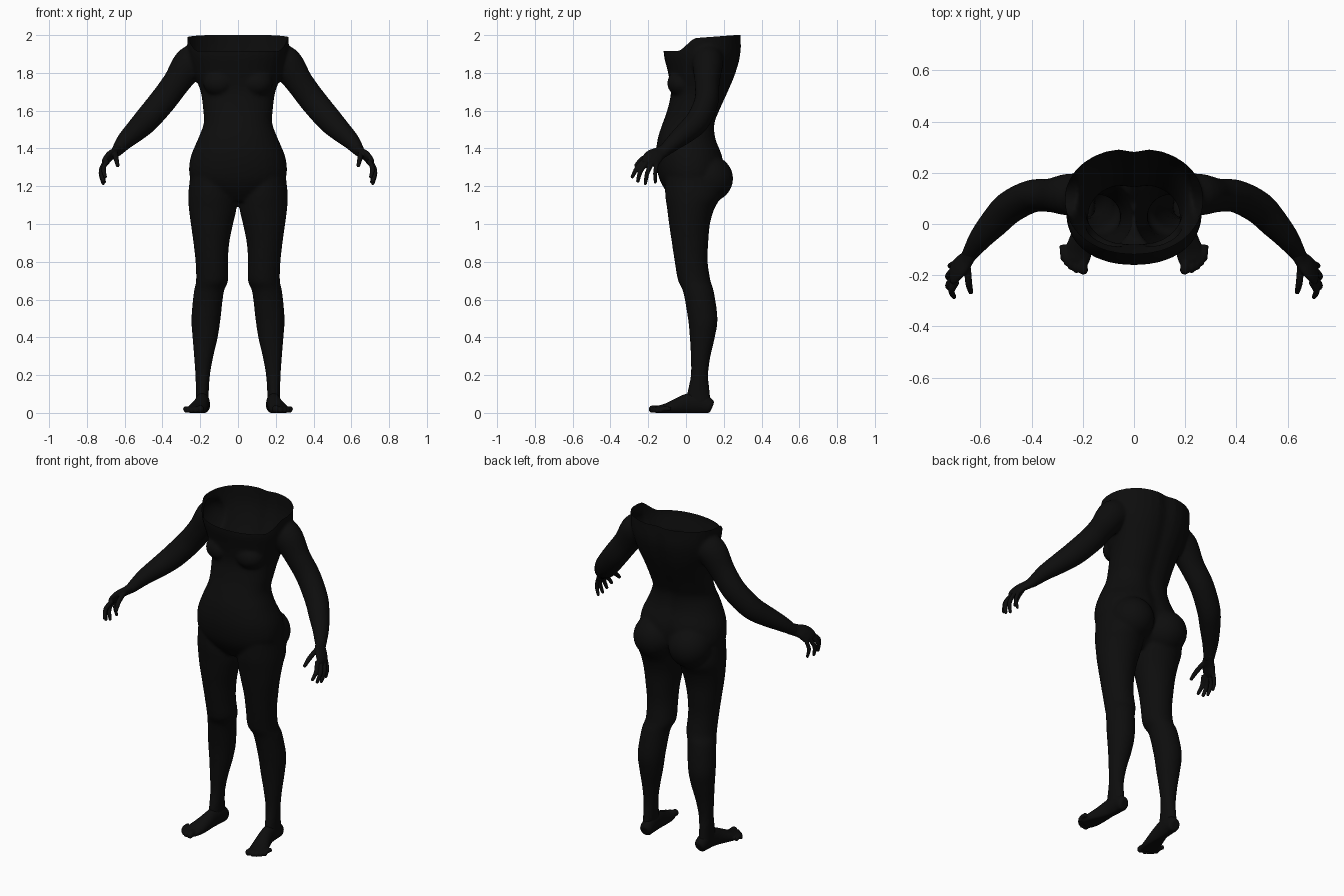
import bpy, bmesh, math
from mathutils import Vector, Matrix

if "Cube" in bpy.data.objects:
    bpy.data.objects.remove(bpy.data.objects["Cube"])

black = bpy.data.materials.new("matte_black")
black.use_nodes = True
COLOR = (0.004, 0.004, 0.004, 1)
black.diffuse_color = COLOR
black.node_tree.nodes["Principled BSDF"].inputs["Base Color"].default_value = COLOR
N = 32


def refine(rows, steps=5):
    """Catmull-Rom interpolation between rows of measurements."""
    out = []
    for i in range(len(rows) - 1):
        a, b, c, d = (rows[max(0, min(len(rows) - 1, i + k))] for k in (-1, 0, 1, 2))
        for s in range(steps):
            t = s / steps
            out.append([q + t / 2 * (r - p + t * (2 * p - 5 * q + 4 * r - w + t * (3 * (q - r) + w - p)))
                        for p, q, r, w in zip(a, b, c, d)])
    return out + [list(rows[-1])]


def skin(bm, rings):
    """Skin a list of rings into a closed tube."""
    loops = [[bm.verts.new(p) for p in ring] for ring in rings]
    for a, b in zip(loops, loops[1:]):
        for i in range(N):
            j = (i + 1) % N
            bm.faces.new((a[i], a[j], b[j], b[i]))
    bm.faces.new(loops[0][::-1])
    bm.faces.new(loops[-1])


def slices(bm, rows, power=1.0, groove=0.0):
    """Horizontal sections: z, x min, x max, y front, y back."""
    rings = []
    for z, x0, x1, y0, y1 in refine(rows):
        ring = []
        for i in range(N):
            a = 2 * math.pi * i / N
            c, s = math.cos(a), math.sin(a)
            x = (x0 + x1) / 2 + (x1 - x0) / 2 * math.copysign(abs(c) ** power, c)
            y = (y0 + y1) / 2 + (y1 - y0) / 2 * math.copysign(abs(s) ** power, s)
            if s > 0:
                y -= groove * math.exp(-(x / 0.045) ** 2)
            ring.append((x, y, z))
        rings.append(ring)
    skin(bm, rings)


def tube(bm, rows, side=(0, 1, 0), flip=1, floor=None):
    """Tube along a path: x, y, z, radius along side, radius across."""
    rows = refine(rows)
    pts = [Vector(r[:3]) for r in rows]
    rings = []
    for i, r in enumerate(rows):
        t = (pts[min(i + 1, len(pts) - 1)] - pts[max(i - 1, 0)]).normalized()
        u = Vector(side)
        u = (u - t * u.dot(t)).normalized()
        v = t.cross(u)
        ring = []
        for k in range(N):
            a = 2 * math.pi * k / N
            p = pts[i] + u * r[3] * math.cos(a) + v * r[4] * math.sin(a)
            ring.append((p.x * flip, p.y, p.z if floor is None else max(p.z, floor)))
        rings.append(ring if flip > 0 else ring[::-1])
    skin(bm, rings)


def ball(bm, center, radii):
    bmesh.ops.create_uvsphere(bm, u_segments=24, v_segments=16, radius=1,
                              matrix=Matrix.Translation(center) @ Matrix.Diagonal((*radii, 1)))


def fuse(bm, name, voxel, rounds):
    """Melt overlapping parts into one smooth surface."""
    bmesh.ops.recalc_face_normals(bm, faces=bm.faces)
    mesh = bpy.data.meshes.new(name)
    bm.to_mesh(mesh)
    bm.free()
    ob = bpy.data.objects.new(name, mesh)
    bpy.context.scene.collection.objects.link(ob)
    m = ob.modifiers.new("melt", 'REMESH')
    m.mode, m.voxel_size = 'VOXEL', voxel
    m = ob.modifiers.new("soften", 'SMOOTH')
    m.factor, m.iterations = 0.5, rounds
    bpy.context.view_layer.update()
    done = bpy.data.meshes.new_from_object(ob.evaluated_get(bpy.context.evaluated_depsgraph_get()))
    ob.modifiers.clear()
    ob.data = done
    done.name = name
    done.materials.clear()
    done.materials.append(black)
    for f in done.polygons:
        f.use_smooth = True
        f.material_index = 0
    return ob


def rim(y):
    """Height of the open top edge, low at the chest, high at the back."""
    t = max(0, min(1, (y + 0.05) / 0.11))
    return 1.915 + 0.07 * t * t * (3 - 2 * t) + 0.015 * max(0, min(1, (y - 0.06) / 0.2))


# Torso
body = bmesh.new()
torso = [(1.12, .10, -.06, .10), (1.18, .20, -.11, .16), (1.25, .255, -.145, .20),
         (1.35, .252, -.16, .20), (1.45, .212, -.15, .165), (1.53, .182, -.125, .16),
         (1.6, .184, -.10, .185), (1.7, .198, -.08, .23), (1.8, .235, -.095, .27),
         (1.9, .262, -.118, .295), (2.0, .27, -.115, .295), (2.06, .27, -.11, .29)]
slices(body, [(z, -w, w, f, b) for z, w, f, b in torso], 0.92, 0.016)

# Legs, arms, chest and buttocks
leg = [(1.24, .03, .255, -.11, .18), (1.15, .008, .264, -.11, .185), (1.08, .008, .26, -.10, .15),
       (1.0, .026, .25, -.09, .127), (.9, .046, .236, -.075, .118), (.8, .053, .225, -.06, .115),
       (.7, .052, .222, -.042, .13), (.64, .075, .234, -.015, .148), (.5, .092, .247, .01, .167),
       (.4, .107, .241, .02, .153), (.3, .13, .233, .025, .13), (.2, .148, .226, .025, .118),
       (.1, .155, .223, .005, .128), (.04, .155, .225, 0, .135)]
arm = [(.17, .12, 1.89, .07, .07), (.25, .115, 1.855, .082, .088), (.325, .112, 1.75, .066, .074),
       (.40, .108, 1.65, .064, .072), (.485, .065, 1.55, .064, .068), (.545, .005, 1.49, .058, .058),
       (.598, -.055, 1.44, .047, .046), (.638, -.112, 1.39, .034, .032), (.65, -.13, 1.375, .03, .026)]
for s in (1, -1):
    slices(body, [(z, *sorted((s * a, s * b)), f, k) for z, a, b, f, k in leg])
    tube(body, arm, flip=s)
    ball(body, (s * .1, -.025, 1.745), (.085, .075, .07))
    ball(body, (s * .118, .12, 1.24), (.125, .13, .125))
trunk = fuse(body, "body", 0.01, 6)

# Open the top of the body along the rim
bm = bmesh.new()
bm.from_mesh(trunk.data)
bmesh.ops.delete(bm, geom=[v for v in bm.verts if v.co.z > rim(v.co.y)], context='VERTS')
for v in bm.verts:
    if v.is_boundary:
        v.co.z = rim(v.co.y)
bm.to_mesh(trunk.data)
bm.free()

# Fingers: knuckle, middle joint, tip, radius
fingers = [((.692, -.225, 1.335), (.712, -.26, 1.295), (.703, -.284, 1.25), .0125),
           ((.706, -.208, 1.325), (.725, -.24, 1.28), (.714, -.255, 1.228), .0125),
           ((.710, -.182, 1.32), (.726, -.205, 1.27), (.714, -.215, 1.215), .012),
           ((.704, -.155, 1.318), (.717, -.163, 1.27), (.707, -.162, 1.222), .011),
           ((.650, -.17, 1.375), (.645, -.23, 1.345), (.637, -.265, 1.31), .0135)]
palm = [(.63, -.098, 1.398, .033, .031), (.652, -.135, 1.378, .036, .024),
        (.678, -.165, 1.36, .046, .022), (.70, -.188, 1.335, .048, .019), (.71, -.195, 1.318, .038, .013)]

# Foot sections and toes
foot = [(.183, .138, .03, .022, .028), (.184, .125, .035, .035, .04), (.186, .08, .05, .037, .055),
        (.19, .02, .05, .037, .055), (.20, -.04, .035, .044, .045), (.215, -.10, .02, .052, .032),
        (.225, -.14, .016, .05, .024), (.23, -.155, .014, .04, .018)]
toes = [(.198, -.198, .019), (.225, -.192, .0135), (.245, -.18, .0125), (.262, -.164, .012), (.275, -.146, .012)]

for s, label in ((1, "left"), (-1, "right")):
    hand = bmesh.new()
    tube(hand, palm, (-.1, 1, -.25), s)
    for a, b, c, r in fingers:
        tube(hand, [(*a, r, r), (*b, r, r), (*c, r * .75, r * .75)], flip=s)
        ball(hand, (s * c[0], c[1], c[2]), (r * .75,) * 3)
    fuse(hand, label + "_hand", 0.004, 2)

    sole = bmesh.new()
    tube(sole, foot, (1, 0, 0), s, 0.0)
    for x, y, r in toes:
        tube(sole, [(x + .004, y + .065, .02, r, r), (x + .002, y + .03, .022, r, r),
                    (x, y + r * .7, r, r, r)], (1, 0, 0), s, 0.0)
        ball(sole, (s * x, y + r, r), (r, r, r))
    fuse(sole, label + "_foot", 0.005, 3)
